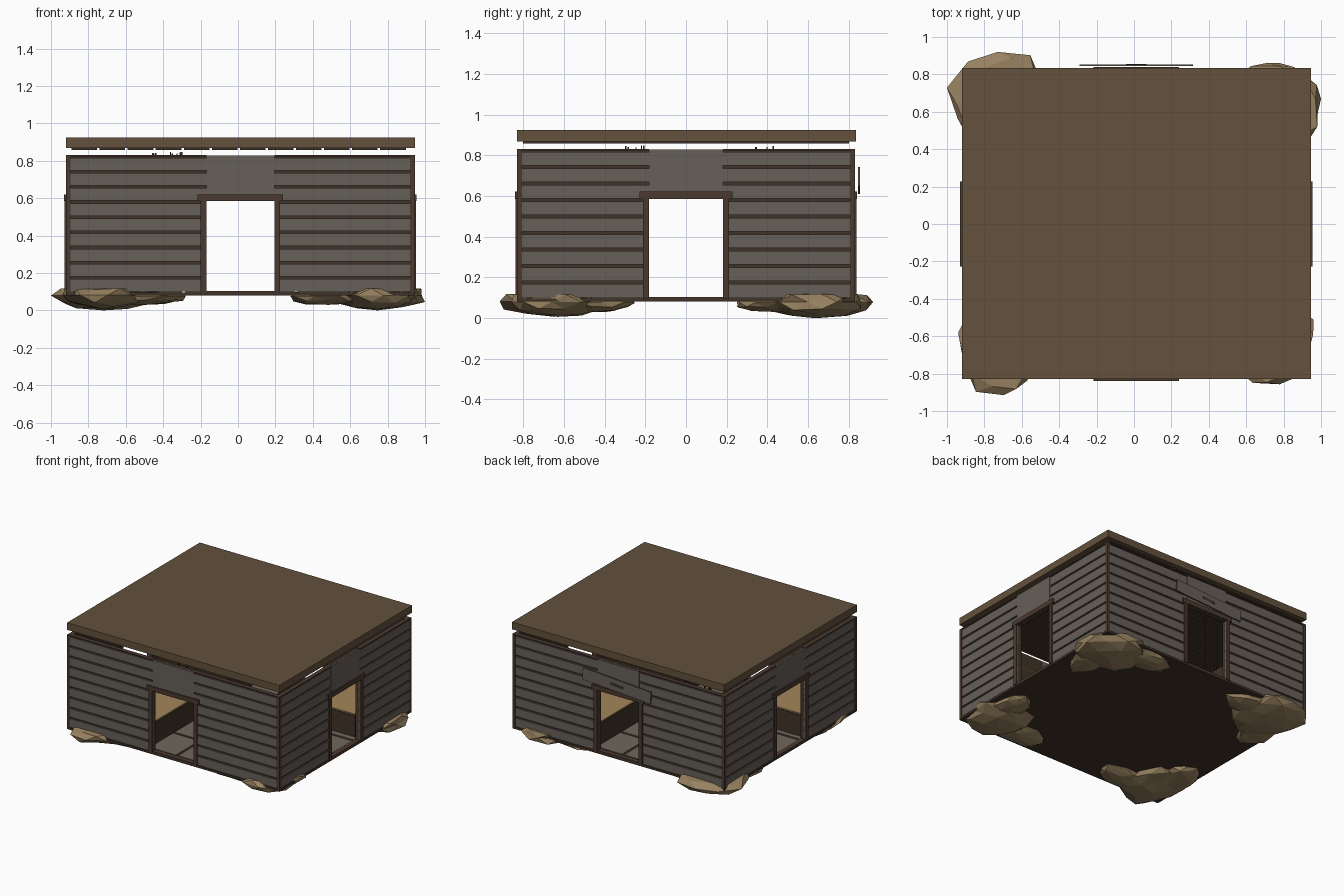
import bpy, bmesh, random
from mathutils import Matrix, Vector

if "Cube" in bpy.data.objects:
    bpy.data.objects.remove(bpy.data.objects["Cube"])
random.seed(4)


def material(name, r, g, b):
    m = bpy.data.materials.new(name)
    m.diffuse_color = (r, g, b, 1)
    m.use_nodes = True
    m.node_tree.nodes["Principled BSDF"].inputs["Base Color"].default_value = m.diffuse_color
    return m


GREY = material("weathered_grey", 0.135, 0.115, 0.098)
TRIM = material("trim_brown", 0.072, 0.042, 0.028)
DARK = material("dark_brown", 0.05, 0.032, 0.02)
ROOF = material("roof_brown", 0.125, 0.082, 0.045)
ROCK = material("sandstone", 0.31, 0.22, 0.115)
SOIL = material("straw_tan", 0.36, 0.24, 0.10)
SLAB = material("floor_grey", 0.16, 0.135, 0.11)


def finish(name, bm, mat):
    me = bpy.data.meshes.new(name)
    bm.to_mesh(me)
    bm.free()
    ob = bpy.data.objects.new(name, me)
    me.materials.append(mat)
    bpy.context.collection.objects.link(ob)
    return ob


def boxes(name, spans, mat):
    """One object from boxes given as (x0, x1, y0, y1, z0, z1)."""
    bm = bmesh.new()
    for x0, x1, y0, y1, z0, z1 in spans:
        size = Matrix.Diagonal((abs(x1 - x0), abs(y1 - y0), abs(z1 - z0), 1))
        centre = Vector(((x0 + x1) / 2, (y0 + y1) / 2, (z0 + z1) / 2))
        bmesh.ops.create_cube(bm, size=1, matrix=Matrix.Translation(centre) @ size)
    return finish(name, bm, mat)


X0, X1, Y0, Y1 = -0.92, 0.945, -0.83, 0.83
BASE, TOP, DOOR = 0.10, 0.83, 0.585

# Floor, paving and roof
boxes("floor_base", [(X0, X1, Y0, Y1, 0.08, 0.096)], DARK)
boxes("floor_slabs", [(-0.88 + i * 0.3, -0.60 + i * 0.3, -0.78 + j * 0.315, -0.485 + j * 0.315, 0.09, 0.101)
                      for i in range(6) for j in range(5)], SLAB)
boxes("roof_slab", [(X0, X1, Y0, 0.835, 0.868, 0.925)], ROOF)
boxes("ceiling_boards", [(-0.89 + i * 0.15, -0.753 + i * 0.15, -0.80, 0.80, 0.858, 0.87)
                         for i in range(12)], DARK)


# Four walls, each with a doorway
def wall(side, along_x, sign):
    u0, u1, face = (X0, X1, Y1) if along_x else (Y0, Y1, X1 if sign > 0 else -X0)
    mid = (u0 + u1) / 2
    d = 0.182

    def span(a, b, n0, n1, z0, z1):
        n = sorted((sign * (face + n0), sign * (face + n1)))
        return (a, b, *n, z0, z1) if along_x else (*n, a, b, z0, z1)

    halves = [(u0 + 0.02, mid - d), (mid + d, u1 - 0.02)]
    boxes(side + "_wall_backing",
          [span(a, b, -0.035, -0.012, BASE, TOP - 0.002) for a, b in halves]
          + [span(mid - d, mid + d, -0.035, -0.012, DOOR, TOP - 0.002)], DARK)
    step = (TOP - BASE) / 9
    boxes(side + "_wall_boards",
          [span(a, b, -0.014, -0.003, BASE + i * step, BASE + (i + 1) * step - 0.014)
           for a, b in halves for i in range(9)], GREY)
    boxes(side + "_over_door_panel",
          [span(mid - d, mid + d, -0.04, 0.0, DOOR + 0.02, TOP - 0.003)], GREY)
    boxes(side + "_wall_cap",
          [span(a, b, -0.035, -0.001, TOP - 0.008, TOP) for a, b in halves], TRIM)
    boxes(side + "_door_frame",
          [span(mid - d - 0.03, mid - d, -0.04, 0.008, 0.095, DOOR),
           span(mid + d, mid + d + 0.03, -0.04, 0.008, 0.095, DOOR),
           span(mid - d - 0.046, mid + d + 0.046, -0.04, 0.01, DOOR, DOOR + 0.036),
           span(mid - d, mid + d, -0.04, 0.0, 0.085, 0.104)], TRIM)


wall("front", True, -1)
wall("back", True, 1)
wall("right", False, 1)
wall("left", False, -1)

# Corner posts
boxes("corner_posts", [(x, x + 0.025, y, y + 0.025, 0.095, TOP)
                       for x in (X0, X1 - 0.025) for y in (Y0, Y1 - 0.025)], TRIM)

# Crooked board over the back door, with a dark strip
sign = boxes("sign_board", [(-0.3, 0.3, -0.005, 0.005, -0.047, 0.047)], GREY)
strip = boxes("sign_strip", [(-0.055, 0.055, 0.004, 0.007, -0.01, 0.01)], DARK)
for ob in (sign, strip):
    ob.location = (0.012, 0.849, 0.675)
    ob.rotation_euler.y = -0.065

# Raised beds filling the inner corners
beds = [(0.24, 0.88, 0.21, 0.78), (-0.86, -0.23, 0.21, 0.78),
        (-0.86, -0.23, -0.78, -0.21), (0.24, 0.88, -0.78, -0.21)]
boxes("raised_bed_sides", [(*b, 0.1, 0.27) for b in beds], DARK)
boxes("raised_bed_tops", [(a + .005, b - .005, c + .005, d - .005, 0.26, 0.28)
                          for a, b, c, d in beds], SOIL)

# Thin stalks that just clear the wall tops
stalks = []
for cx, cy in ((-0.39, 0.38), (-0.39, -0.26)):
    for i in range(5):
        x, y = cx + random.uniform(-0.1, 0.1), cy + random.uniform(-0.05, 0.07)
        stalks.append((x, x + 0.007, y, y + 0.007, 0.28, random.uniform(0.835, 0.85)))
boxes("stalks", stalks, DARK)


# Faceted foundation rocks
def rock(name, x, y, rx, ry, z0, z1, seed):
    rng = random.Random(seed)
    bm = bmesh.new()
    bmesh.ops.create_icosphere(bm, subdivisions=2, radius=1,
                               matrix=Matrix.Rotation(rng.uniform(0, 6), 4, 'Z'))
    for v in bm.verts:
        v.co *= rng.uniform(0.84, 1.08)
        if v.co.z > 0:
            v.co.z = min(v.co.z, 0.5)
    lo = [min(v.co[i] for v in bm.verts) for i in range(3)]
    hi = [max(v.co[i] for v in bm.verts) for i in range(3)]
    goal = ((x - rx, x + rx), (y - ry, y + ry), (z0, z1))
    for v in bm.verts:
        for i in range(3):
            t = (v.co[i] - lo[i]) / (hi[i] - lo[i])
            v.co[i] = goal[i][0] + t * (goal[i][1] - goal[i][0])
    finish(name, bm, ROCK)


corners = [("back_left", -0.72, 0.64, 0.28, 0.28), ("back_right", 0.74, 0.62, 0.26, 0.24),
           ("front_left", -0.72, -0.655, 0.22, 0.26), ("front_right", 0.74, -0.635, 0.22, 0.222)]
for k, (label, x, y, rx, ry) in enumerate(corners):
    sx, sy = (1 if x > 0 else -1), (1 if y > 0 else -1)
    rock(label + "_rock", x, y, rx, ry, 0.0 if k < 2 else 0.006, 0.118, k)
    rock(label + "_rock_tail_x", sx * 0.49, sy * 0.70, 0.21, 0.12, 0.03, 0.098, k + 10)
    rock(label + "_rock_tail_y", sx * 0.79, sy * 0.45, 0.13, 0.20, 0.03, 0.098, k + 20)
